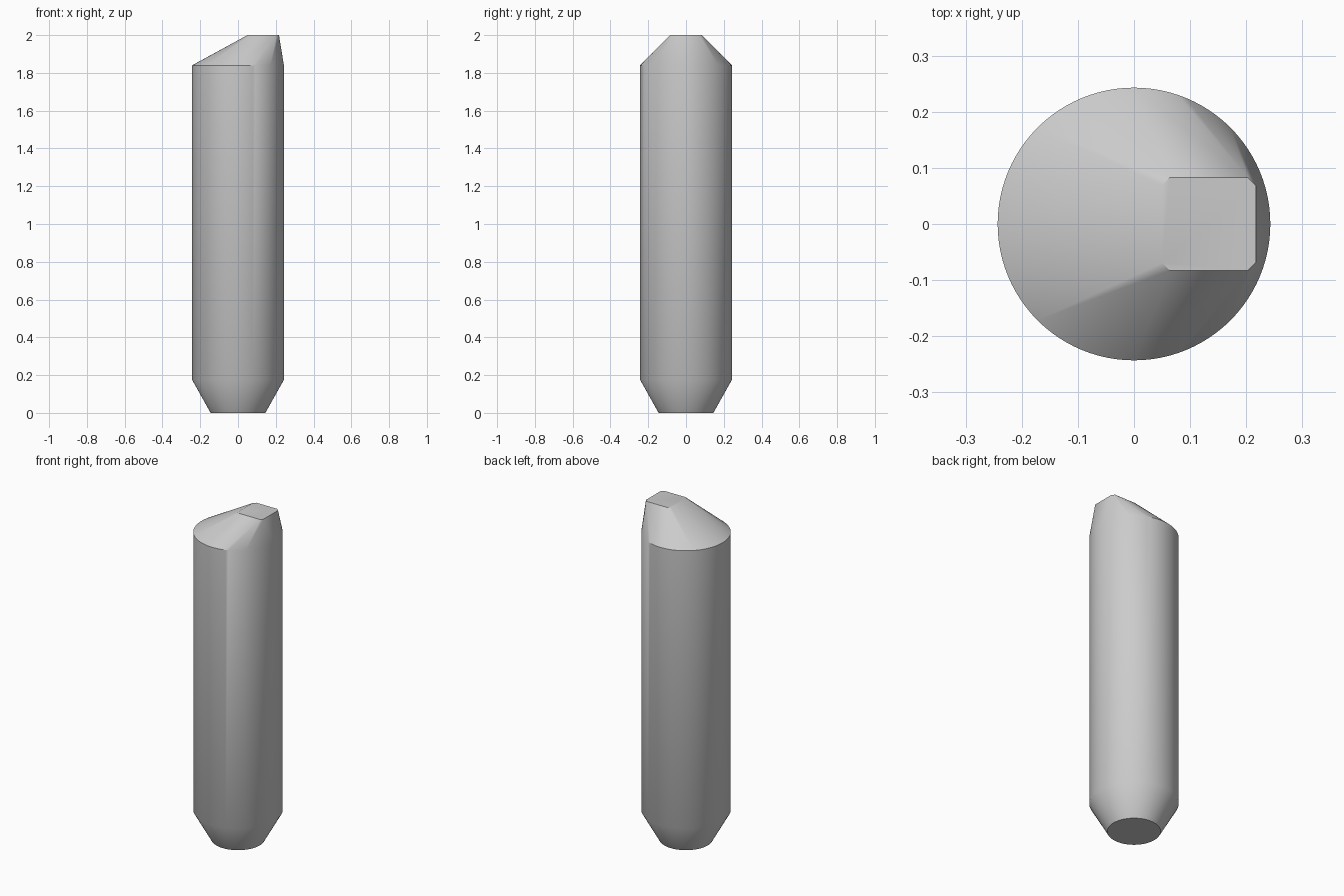
import bpy
import bmesh
from math import cos, sin, tau, radians

cube = bpy.data.objects.get("Cube")
if cube:
    bpy.data.objects.remove(cube, do_unlink=True)

SEGMENTS = 96
RADIUS = 0.243


def ring(radius, z):
    """Points of a circle around the z axis."""
    return [(radius * cos(tau * i / SEGMENTS), radius * sin(tau * i / SEGMENTS), z)
            for i in range(SEGMENTS)]


def chamfered_rectangle(x0, x1, half_y, cut, z):
    """Rectangle with its four corners cut off."""
    points = []
    for x, inward in ((x0, cut), (x1, -cut)):
        for side in (-1, 1):
            points.append((x + inward, side * half_y, z))
            points.append((x, side * (half_y - cut), z))
    return points


# Plain grey material
grey = bpy.data.materials.new("plain grey")
grey.use_nodes = True
grey.diffuse_color = (0.6, 0.6, 0.6, 1)
grey.node_tree.nodes["Principled BSDF"].inputs["Base Color"].default_value = grey.diffuse_color

# Pin: tapered foot, straight shaft, and a tip drawn in to an off-centre flat
bm = bmesh.new()
sections = (ring(0.145, 0), ring(RADIUS, 0.175), ring(RADIUS, 1.84),
            chamfered_rectangle(0.05, 0.217, 0.083, 0.014, 2.0))
for section in sections:
    for point in section:
        bm.verts.new(point)
bmesh.ops.convex_hull(bm, input=bm.verts[:])

# Merge the coplanar triangles into clean faces
bmesh.ops.dissolve_limit(bm, angle_limit=radians(0.5), verts=bm.verts[:], edges=bm.edges[:])
bmesh.ops.recalc_face_normals(bm, faces=bm.faces[:])

mesh = bpy.data.meshes.new("pin")
bm.to_mesh(mesh)
bm.free()
mesh.materials.append(grey)
pin = bpy.data.objects.new("pin", mesh)
bpy.context.collection.objects.link(pin)

# Smooth round sides, crisp tip edges
bpy.ops.object.select_all(action="DESELECT")
pin.select_set(True)
bpy.context.view_layer.objects.active = pin
bpy.ops.object.shade_smooth_by_angle(angle=radians(30))
